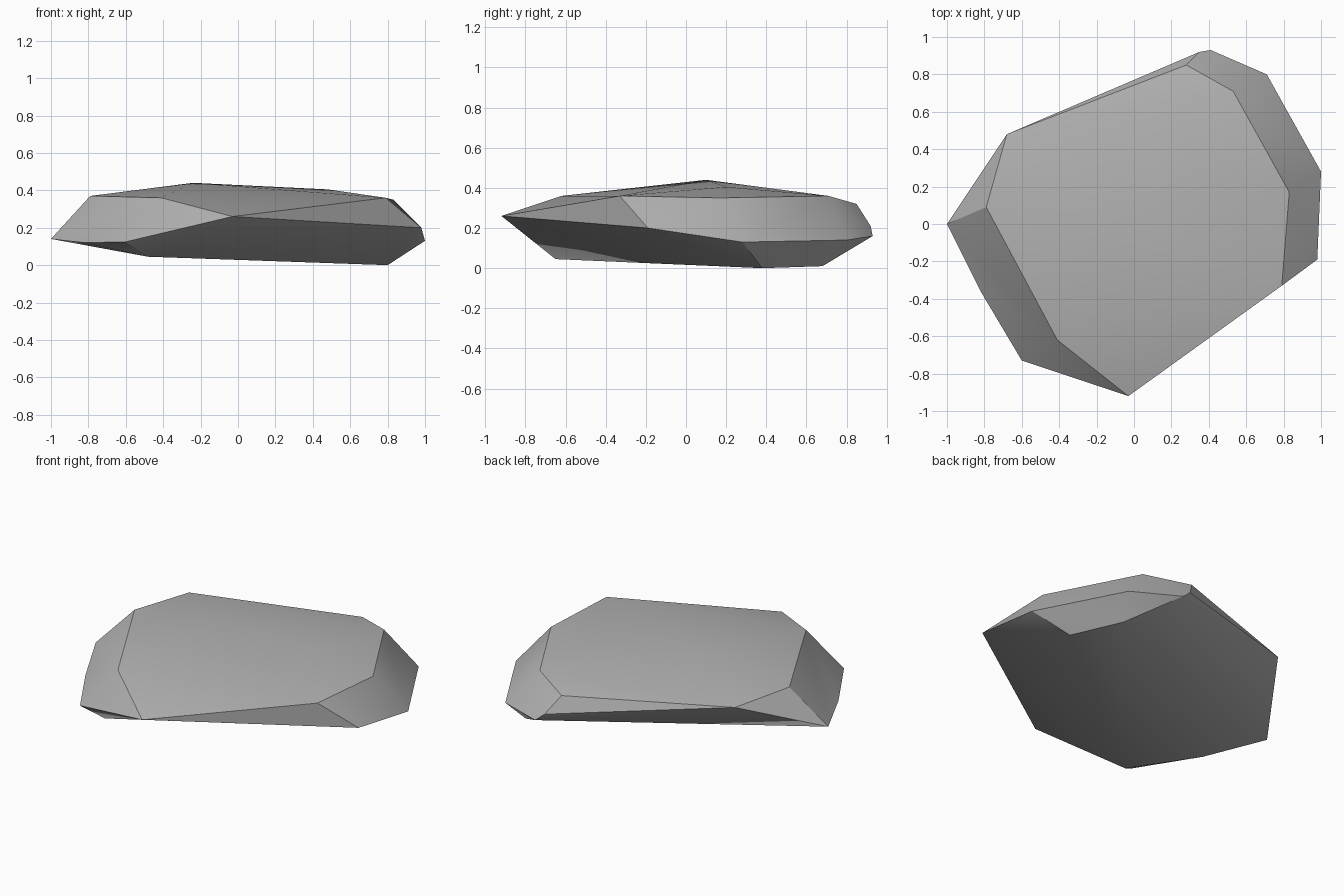
import bpy
import bmesh
import math

# Remove the default cube
default_cube = bpy.data.objects.get("Cube")
if default_cube:
    bpy.data.objects.remove(default_cube, do_unlink=True)


def make_material(name, colour):
    material = bpy.data.materials.new(name)
    material.use_nodes = True
    material.diffuse_color = colour
    shader = next(n for n in material.node_tree.nodes if n.type == "BSDF_PRINCIPLED")
    shader.inputs["Base Color"].default_value = colour
    shader.inputs["Roughness"].default_value = 0.9
    return material


def make_faceted_stone(name, corner_rings, material):
    """Wrap a convex faceted skin around rings of corners."""
    bm = bmesh.new()
    for ring in corner_rings:
        for corner in ring:
            bm.verts.new(corner)
    result = bmesh.ops.convex_hull(bm, input=bm.verts[:])
    unused = {g for g in result["geom_interior"] + result["geom_unused"]
              if isinstance(g, bmesh.types.BMVert)}
    bmesh.ops.delete(bm, geom=list(unused), context="VERTS")
    bmesh.ops.recalc_face_normals(bm, faces=bm.faces[:])

    mesh = bpy.data.meshes.new(name)
    bm.to_mesh(mesh)
    bm.free()
    mesh.materials.append(material)
    stone = bpy.data.objects.new(name, mesh)
    bpy.context.collection.objects.link(stone)
    return stone


# Low crown of the stone
crown = [(-.24, .1, .44), (.48, .2, .405)]

# Rim around the upper face
rim = [(-.79, .09, .37), (-.41, -.62, .36), (.79, -.33, .36), (.83, .17, .35),
       (.53, .71, .36), (.28, .85, .32), (-.68, .48, .36)]

# Widest corners
waist = [(-1, 0, .14), (-.82, -.36, .12), (-.6, -.73, .125), (-.03, -.92, .26),
         (.98, -.19, .2), (1, .28, .13), (.71, .8, .14), (.41, .93, .16),
         (.35, .92, .21)]

# Corners resting on the ground
base = [(-.48, -.65, .045), (.8, .38, 0), (.65, .68, .01)]

stone_grey = make_material("stone grey", (.45, .45, .45, 1))
rock = make_faceted_stone("flat_rock", [crown, rim, waist, base], stone_grey)

# Soften shallow facets and keep the main edges crisp
bpy.ops.object.select_all(action="DESELECT")
rock.select_set(True)
bpy.context.view_layer.objects.active = rock
bpy.ops.object.shade_smooth_by_angle(angle=math.radians(30))
